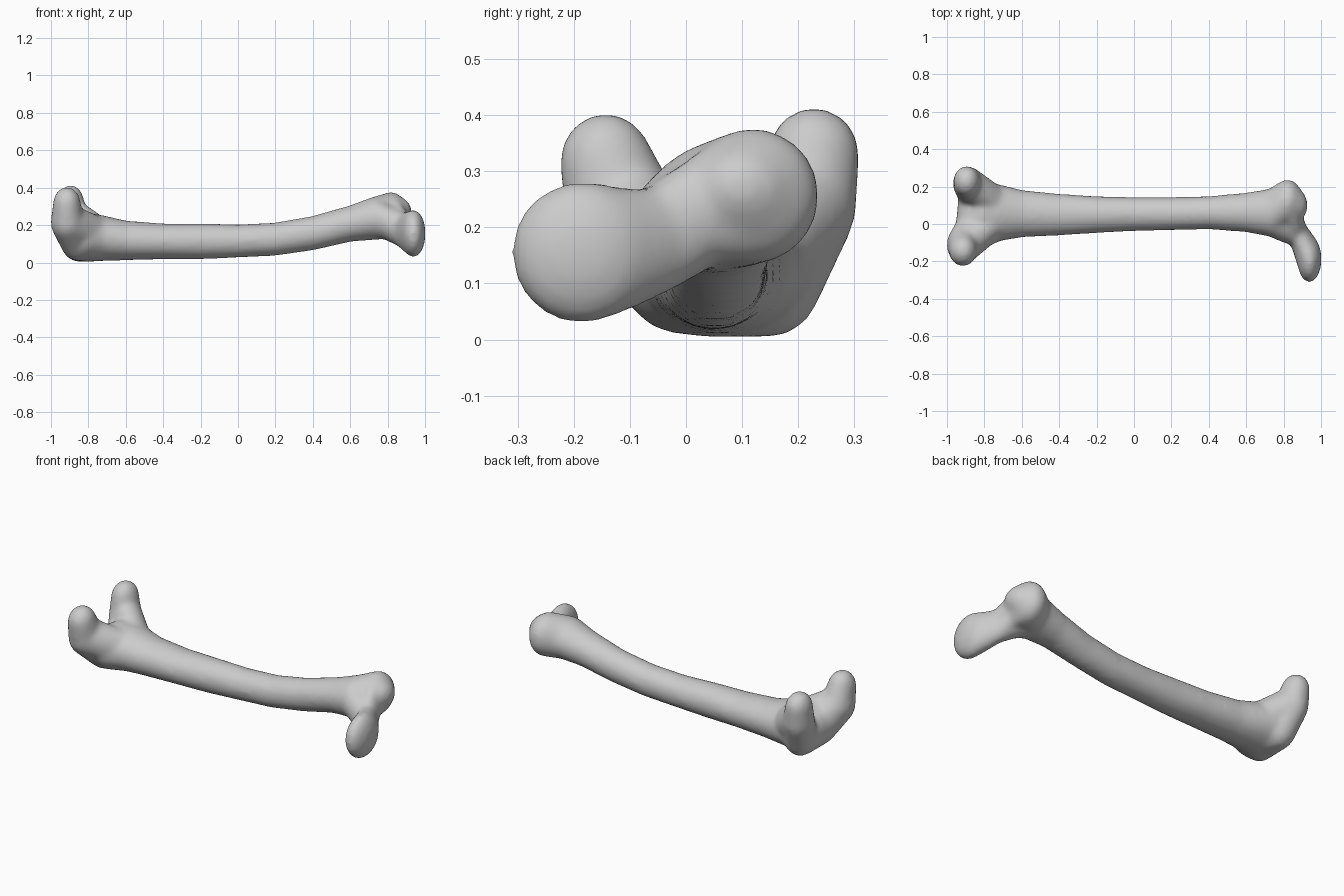
import bpy, bmesh
from mathutils import Vector

cube = bpy.data.objects.get("Cube")
if cube:
    bpy.data.objects.remove(cube, do_unlink=True)

# Unit sphere points, reused for every ellipsoid
ball = bmesh.new()
bmesh.ops.create_icosphere(ball, subdivisions=3, radius=1)
UNIT = [v.co.copy() for v in ball.verts]
ball.free()

GROW = 0.004  # makes up for the shrinkage of the final smoothing
bm = bmesh.new()


def chain(*nodes):
    """Skin consecutive ellipsoids (x, y, z, rx, ry, rz) with convex hulls."""
    for pair in zip(nodes, nodes[1:]):
        verts = []
        for n in pair:
            centre = Vector(n[:3])
            for p in UNIT:
                offset = Vector([p[i] * (n[3 + i] + GROW) for i in range(3)])
                verts.append(bm.verts.new(centre + offset))
        bmesh.ops.convex_hull(bm, input=verts)
        loose = [v for v in verts if v.is_valid and not v.link_faces]
        bmesh.ops.delete(bm, geom=loose, context='VERTS')


# Shaft, gently bowed and flaring at both ends
knee_end = (-.81, .05, .135, .07, .18, .128)
hip_end = (.73, .06, .237, .05, .125, .112)
chain(knee_end,
      (-.72, .06, .13, .05, .148, .118),
      (-.6, .055, .118, .05, .123, .102),
      (-.4, .05, .113, .05, .108, .092),
      (-.2, .05, .113, .05, .095, .092),
      (0, .053, .115, .05, .087, .085),
      (.2, .055, .125, .05, .085, .085),
      (.4, .06, .157, .05, .085, .088),
      (.6, .062, .208, .05, .102, .093),
      hip_end)

# Outer hip knob
knob = (.82, .12, .256, .08, .115, .118)
chain(hip_end, knob, (.87, .1, .27, .055, .08, .07))

# Neck and flattened ball head
chain(hip_end, (.79, .01, .22, .06, .1, .092),
      (.875, -.05, .175, .05, .07, .09),
      (.91, -.12, .162, .058, .09, .108),
      (.938, -.187, .155, .061, .122, .124))
chain(knob, (.85, .03, .235, .05, .07, .09), (.875, -.05, .175, .05, .07, .09))

# Knee block joining the two lobes
front_root = (-.865, -.02, .13, .085, .09, .115)
back_root = (-.85, .15, .11, .085, .09, .103)
chain(knee_end, front_root, back_root, knee_end)

# Front and back knee lobes, each with a ridge running into the shaft
front_lobe = (-.912, -.11, .215, .086, .1, .1)
back_lobe = (-.885, .215, .24, .08, .086, .1)
chain(front_root, front_lobe, (-.915, -.143, .315, .07, .08, .086))
chain(back_root, back_lobe, (-.895, .228, .33, .066, .079, .081))
chain((-.73, .01, .14, .05, .08, .095), front_lobe)
chain((-.73, .11, .15, .05, .09, .09), back_lobe)

bmesh.ops.recalc_face_normals(bm, faces=bm.faces)
mesh = bpy.data.meshes.new("thigh_bone")
bm.to_mesh(mesh)
bm.free()
bone = bpy.data.objects.new("thigh_bone", mesh)
bpy.context.collection.objects.link(bone)

# Single bone colour
GREY = (0.6, 0.6, 0.6, 1)
mat = bpy.data.materials.new("light_grey")
mat.use_nodes = True
mat.diffuse_color = GREY
mat.node_tree.nodes["Principled BSDF"].inputs["Base Color"].default_value = GREY
mesh.materials.append(mat)

# Fuse the pieces and soften the joins
fuse = bone.modifiers.new("fuse", 'REMESH')
fuse.mode = 'VOXEL'
fuse.voxel_size = 0.012
fuse.use_smooth_shade = True
soften = bone.modifiers.new("soften", 'SMOOTH')
soften.factor = 0.5
soften.iterations = 16
